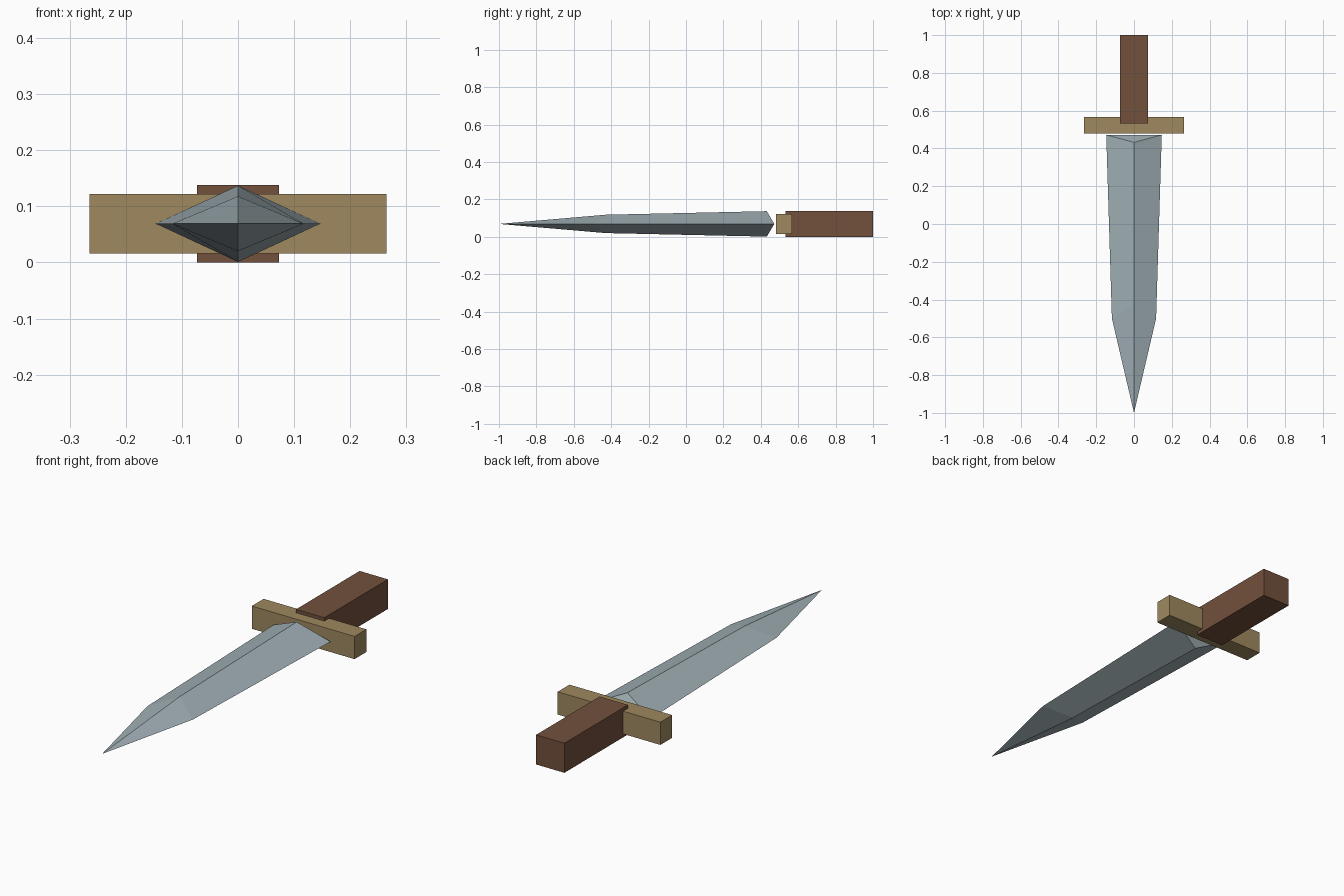
import bpy, bmesh

if "Cube" in bpy.data.objects:
    bpy.data.objects.remove(bpy.data.objects["Cube"])

MID = 0.069  # height of the dagger's centre plane


def material(name, rgb):
    m = bpy.data.materials.new(name)
    m.diffuse_color = (*rgb, 1)
    m.use_nodes = True
    m.node_tree.nodes["Principled BSDF"].inputs["Base Color"].default_value = m.diffuse_color
    return m


def finish(name, bm, mat):
    bmesh.ops.recalc_face_normals(bm, faces=bm.faces[:])
    mesh = bpy.data.meshes.new(name)
    bm.to_mesh(mesh)
    bm.free()
    mesh.materials.append(mat)
    bpy.context.collection.objects.link(bpy.data.objects.new(name, mesh))


def box(name, half_x, y0, y1, half_z, mat):
    bm = bmesh.new()
    bmesh.ops.create_cube(bm, size=1)
    for v in bm.verts:
        v.co.x *= 2 * half_x
        v.co.y = (y0 + y1) / 2 + v.co.y * (y1 - y0)
        v.co.z = MID + v.co.z * 2 * half_z
    finish(name, bm, mat)


steel = material("steel", (0.35, 0.43, 0.46))
brass = material("dull_brass", (0.345, 0.25, 0.115))
wood = material("brown_wood", (0.17, 0.081, 0.046))

# Blade: diamond sections between the tip and a wedge-shaped heel
bm = bmesh.new()


def ring(edge_x, edge_y, ridge_z, ridge_y):
    return [bm.verts.new(co) for co in (
        (edge_x, edge_y, MID), (0, ridge_y, MID + ridge_z),
        (-edge_x, edge_y, MID), (0, ridge_y, MID - ridge_z))]


tip = bm.verts.new((0, -1, MID))
shoulder = ring(0.117, -0.5, 0.049, -0.43)
heel = ring(0.147, 0.472, 0.068, 0.432)
for i in range(4):
    j = (i + 1) % 4
    bm.faces.new((tip, shoulder[i], shoulder[j]))
    bm.faces.new((shoulder[i], heel[i], heel[j], shoulder[j]))
bm.faces.new((heel[0], heel[1], heel[2]))
bm.faces.new((heel[0], heel[2], heel[3]))
finish("blade", bm, steel)

# Crossguard and grip
box("guard", 0.265, 0.48, 0.567, 0.053, brass)
box("grip", 0.073, 0.532, 1.0, 0.069, wood)
